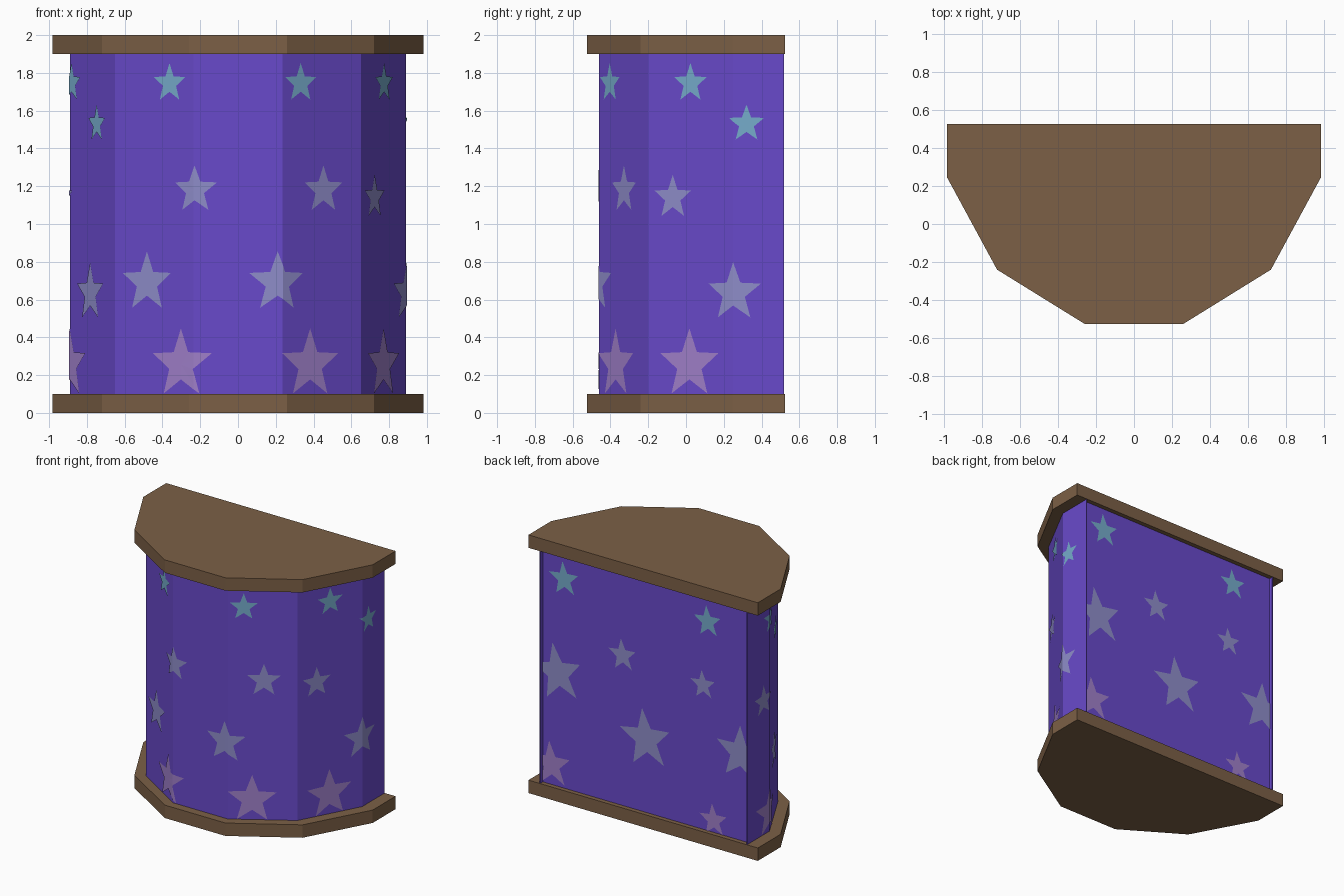
import bpy, bmesh, math
from mathutils import Vector

if "Cube" in bpy.data.objects:
    bpy.data.objects.remove(bpy.data.objects["Cube"])


def material(name, r, g, b):
    def lin(c):
        c /= 255
        return c / 12.92 if c <= 0.04045 else ((c + 0.055) / 1.055) ** 2.4
    m = bpy.data.materials.new(name)
    m.diffuse_color = (lin(r), lin(g), lin(b), 1)
    m.use_nodes = True
    m.node_tree.nodes["Principled BSDF"].inputs["Base Color"].default_value = m.diffuse_color
    return m


brown = material("brown wood", 124, 96, 70)
purple = material("purple", 105, 74, 203)
star_mats = [material("teal star", 118, 172, 203),
             material("lavender star", 143, 141, 202),
             material("pink star", 160, 128, 202)]


def add_object(name, bm, mats):
    me = bpy.data.meshes.new(name)
    bm.to_mesh(me)
    bm.free()
    for m in mats:
        me.materials.append(m)
    ob = bpy.data.objects.new(name, me)
    bpy.context.collection.objects.link(ob)
    return ob


def prism(name, half, z0, z1, mat):
    """Extrude an outline mirrored across x = 0 (half runs front to back on +x)."""
    pts = half + [(-x, y) for x, y in reversed(half)]
    bm = bmesh.new()
    face = bm.faces.new([bm.verts.new((x, y, z0)) for x, y in pts])
    ext = bmesh.ops.extrude_face_region(bm, geom=[face])
    top = [v for v in ext["geom"] if isinstance(v, bmesh.types.BMVert)]
    bmesh.ops.translate(bm, verts=top, vec=(0, 0, z1 - z0))
    bmesh.ops.recalc_face_normals(bm, faces=bm.faces)
    return add_object(name, bm, [mat])


def wrap_stars(name, path, s_start, stars):
    """Lay stars flat in (s, z), cut them at the folds, then wrap them on the path."""
    path = [Vector((x, y, 0)) for x, y in path]
    s = [s_start]
    for a, b in zip(path, path[1:]):
        s.append(s[-1] + (b - a).length)
    bm = bmesh.new()
    for cs, cz, r, rot in stars:
        mid = bm.verts.new((cs, 0, cz))
        ring = []
        for i in range(10):
            a = math.pi / 2 + i * math.pi / 5 + rot
            rad = r if i % 2 == 0 else r * 0.42
            ring.append(bm.verts.new((cs + 0.96 * rad * math.cos(a), 0, cz + rad * math.sin(a))))
        for i in range(10):
            f = bm.faces.new((mid, ring[i], ring[(i + 1) % 10]))
            f.material_index = 0 if cz > 1.4 else 1 if cz > 0.4 else 2
    # cut at folds, trim at both ends and at the lower board
    cuts = [((v, 0, 0), (1, 0, 0), i == len(s) - 1, i == 0) for i, v in enumerate(s)]
    cuts.append(((0, 0, 0.1), (0, 0, 1), False, True))
    for co, no, outer, inner in cuts:
        bmesh.ops.bisect_plane(bm, geom=bm.verts[:] + bm.edges[:] + bm.faces[:],
                               plane_co=co, plane_no=no,
                               clear_outer=outer, clear_inner=inner)
    for v in bm.verts:
        i = max(k for k in range(len(path) - 1) if k == 0 or s[k] <= v.co.x)
        d = (path[i + 1] - path[i]).normalized()
        p = path[i] + d * (v.co.x - s[i]) + Vector((d.y, -d.x, 0)) * 0.004
        v.co = (p.x, p.y, v.co.z)
    return add_object(name, bm, star_mats)


# top and bottom boards
board = [(0.26, -0.525), (0.72, -0.24), (0.983, 0.245), (0.983, 0.525)]
prism("bottom_board", board, 0, 0.1, brown)
prism("top_board", board, 1.9, 2.0, brown)

# faceted body with a slightly recessed back
wall = [(0.235, -0.46), (0.65, -0.2), (0.89, 0.25), (0.89, 0.52)]
prism("body", wall + [(0.884, 0.52), (0.884, 0.49)], 0.1, 1.9, purple)

# stars around the front and sides: distance from front centre, height, radius, tilt
front = [(-0.23, 1.18, 0.13, 0), (0.489, 1.18, 0.13, 0), (0.874, 1.14, 0.12, 0), (-1.31, 1.14, 0.12, 0),
         (-0.524, 0.69, 0.165, 0), (0.21, 0.69, 0.165, 0), (1.235, 0.635, 0.16, 0), (-1.0, 0.635, 0.16, 0)]
for c in (-0.383, 0.347, 0.98, -1.21):
    front.append((c, 1.745, 0.107, 0))
for c in (-0.312, 0.406, 0.974, -1.23):
    front.append((c, 0.257, 0.19, 0))
for c in (1.305, -0.927):
    front.append((c, 1.53, 0.102, 0))
path = [(-x, y) for x, y in reversed(wall)] + wall
half_length = sum(math.dist(a, b) for a, b in zip(path, path[1:])) / 2
wrap_stars("front_stars", path, -half_length, front)

# stars on the back panel
back = [(-0.70, 1.72, 0.136, 0.1), (0.53, 1.72, 0.125, 0.1), (-0.20, 1.265, 0.128, 0.1),
        (0.49, 1.22, 0.115, 0.1), (-0.755, 0.98, 0.23, 0.2), (0.0, 0.67, 0.235, 0.14),
        (0.81, 0.77, 0.22, 0), (-0.81, 0.257, 0.18, 0.1), (0.58, 0.195, 0.128, 0.1)]
wrap_stars("back_stars", [(0.884, 0.49), (-0.884, 0.49)], -0.884, back)
